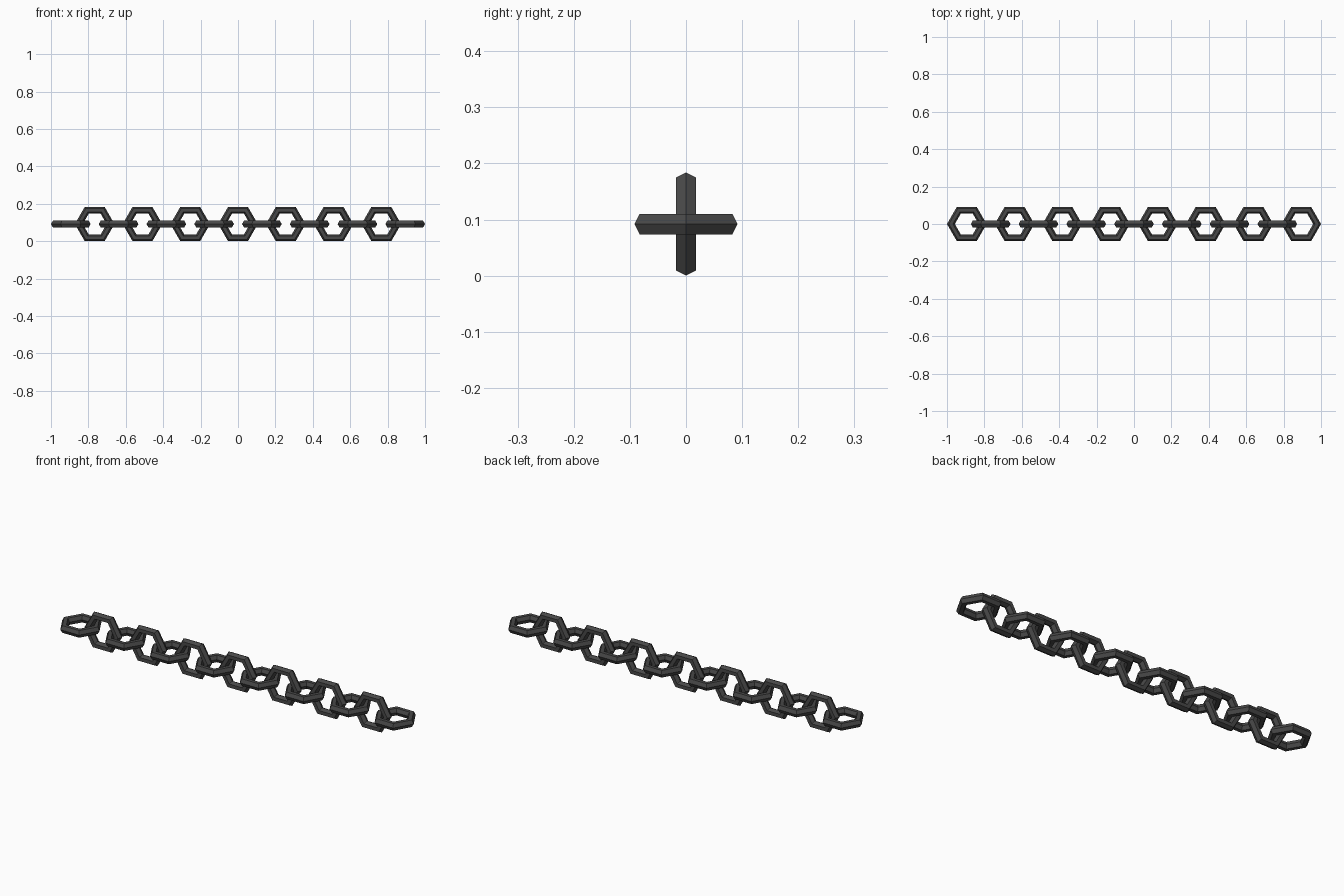
import bpy
from math import cos, pi

if "Cube" in bpy.data.objects:
    bpy.data.objects.remove(bpy.data.objects["Cube"])

TUBE = 0.021                 # radius of the six-sided bar
RING = 0.085                 # radius of the hexagonal link path
OUTER = RING + TUBE
HEIGHT = OUTER * cos(pi / 6)  # centre line height so the upright links touch z = 0
COUNT = 15
STEP = 2 * (1 - OUTER) / (COUNT - 1)

iron = bpy.data.materials.new("dark_iron")
iron.diffuse_color = (0.065, 0.065, 0.065, 1)
iron.use_nodes = True
iron.node_tree.nodes["Principled BSDF"].inputs["Base Color"].default_value = iron.diffuse_color


def link(index):
    """One hexagonal link; every second one is turned upright."""
    upright = index % 2 == 1
    bpy.ops.mesh.primitive_torus_add(
        major_segments=6, minor_segments=6,
        major_radius=RING, minor_radius=TUBE,
        location=(-1 + OUTER + index * STEP, 0, HEIGHT),
        rotation=(pi / 2 if upright else 0, 0, 0))
    ob = bpy.context.object
    ob.name = f"{'upright' if upright else 'flat'}_link_{index + 1}"
    ob.data.materials.append(iron)
    bpy.ops.object.shade_flat()


# chain of alternating flat and upright links
for i in range(COUNT):
    link(i)
